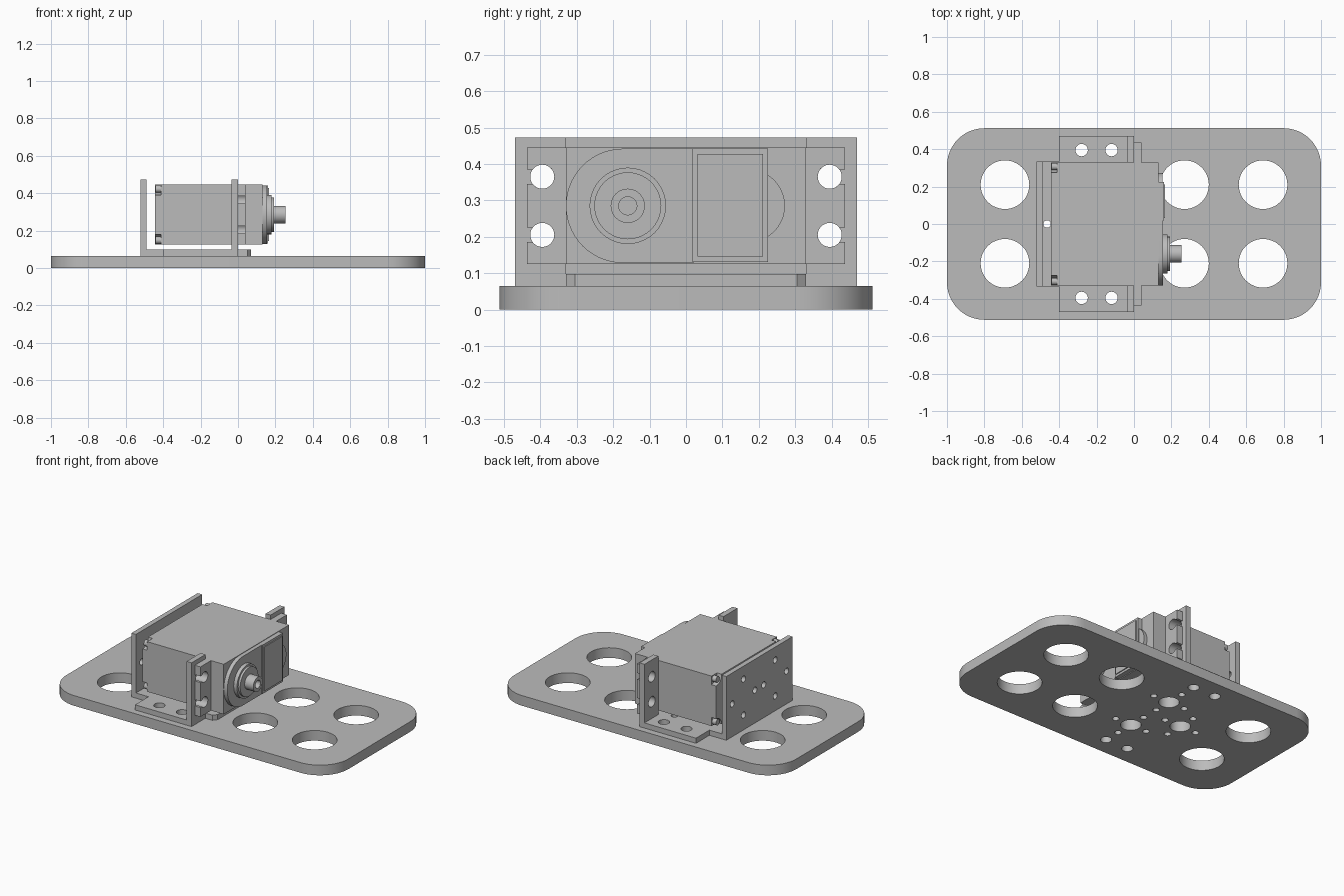
import bpy, bmesh
from math import sin, cos, pi, asin
from mathutils import Matrix

cube = bpy.data.objects.get("Cube")
if cube:
    bpy.data.objects.remove(cube, do_unlink=True)

grey = bpy.data.materials.new("plain_grey")
grey.use_nodes = True
COLOUR = (0.5, 0.5, 0.5, 1)
grey.diffuse_color = COLOUR
grey.node_tree.nodes["Principled BSDF"].inputs["Base Color"].default_value = COLOUR

FLAT = Matrix.Identity(4)
# Profile drawn in (y, z), extruded along x
UPRIGHT = Matrix(((0, 0, 1, 0), (1, 0, 0, 0), (0, 1, 0, 0), (0, 0, 0, 1)))


def arc(cx, cy, r, start, end, steps=12):
    angles = [start + (end - start) * i / steps for i in range(steps + 1)]
    return [(cx + r * cos(a), cy + r * sin(a)) for a in angles]


def circle(cx, cy, r, steps=40):
    return arc(cx, cy, r, 0, 2 * pi, steps)[:-1]


def rect(x0, y0, x1, y1):
    return [(x0, y0), (x1, y0), (x1, y1), (x0, y1)]


def ring_holes(cx, cy, spread=0.115, r=0.02):
    return [circle(cx + spread * cos(i * pi / 2), cy + spread * sin(i * pi / 2), r, 20)
            for i in range(4)]


def panel(name, outline, low, high, holes=(), frame=FLAT):
    """Extrude a flat profile with holes between two levels."""
    curve = bpy.data.curves.new(name, "CURVE")
    curve.dimensions = "2D"
    curve.fill_mode = "BOTH"
    curve.extrude = (high - low) / 2
    for loop in [outline, *holes]:
        spline = curve.splines.new("POLY")
        spline.points.add(len(loop) - 1)
        for point, (a, b) in zip(spline.points, loop):
            point.co = (a, b, 0, 1)
        spline.use_cyclic_u = True
    source = bpy.data.objects.new(name + "_profile", curve)
    bpy.context.collection.objects.link(source)
    graph = bpy.context.evaluated_depsgraph_get()
    mesh = bpy.data.meshes.new_from_object(source.evaluated_get(graph))
    bpy.data.objects.remove(source, do_unlink=True)
    bm = bmesh.new()
    bm.from_mesh(mesh)
    bmesh.ops.remove_doubles(bm, verts=bm.verts, dist=1e-5)
    bmesh.ops.transform(bm, matrix=frame @ Matrix.Translation((0, 0, (low + high) / 2)),
                        verts=bm.verts)
    bmesh.ops.recalc_face_normals(bm, faces=bm.faces)
    bm.to_mesh(mesh)
    bm.free()
    mesh.materials.clear()
    mesh.materials.append(grey)
    obj = bpy.data.objects.new(name, mesh)
    bpy.context.collection.objects.link(obj)
    bpy.ops.object.select_all(action="DESELECT")
    obj.select_set(True)
    bpy.context.view_layer.objects.active = obj
    bpy.ops.object.shade_smooth_by_angle(angle=0.6)
    return obj


def mirrored(half):
    return half + [(x, -y) for x, y in reversed(half)]


# Holes shared by the plate and the bracket floor
hub_holes = []
for x, y in ((-0.12, 0.172), (-0.12, -0.172), (-0.35, 0)):
    hub_holes += [circle(x, y, 0.06)] + ring_holes(x, y)
hub_holes += [circle(x, y, 0.033) for x in (-0.28, -0.12) for y in (-0.395, 0.395)]

# Mounting plate
plate = []
for i, (sx, sy) in enumerate(((1, 1), (-1, 1), (-1, -1), (1, -1))):
    plate += arc(sx * 0.8, sy * 0.312, 0.2, i * pi / 2, (i + 1) * pi / 2)
big_holes = [circle(x, y, 0.13, 48) for x in (-0.69, 0.27, 0.69) for y in (-0.21, 0.21)]
panel("mounting_plate", plate, 0, 0.065, big_holes + hub_holes)

# Bracket floor and back wall
floor = mirrored([(-0.52, 0.335), (-0.4, 0.335), (-0.4, 0.47), (0, 0.47),
                  (0, 0.33), (0.05, 0.33), (0.07, 0.305)])
panel("bracket_floor", floor, 0.065, 0.098, hub_holes)
panel("bracket_back", rect(-0.335, 0.098, 0.335, 0.473), -0.52, -0.488,
      ring_holes(0.16, 0.275) + ring_holes(-0.16, 0.275), UPRIGHT)

# Bracket uprights and the slotted servo ears fixed to them
half_slot, hole_r = 0.02, 0.033
open_angle = asin(half_slot / hole_r)
for side, s in (("left", 1), ("right", -1)):
    screw_holes = [circle(s * 0.395, z, hole_r) for z in (0.205, 0.365)]
    panel("bracket_upright_" + side, rect(s * 0.33, 0.098, s * 0.47, 0.473),
          -0.035, 0, screw_holes, UPRIGHT)
    ear = [(0.32, 0.125), (0.437, 0.125)]
    for z in (0.205, 0.365):
        ear += [(0.437, z - half_slot)]
        ear += arc(0.395, z, hole_r, -open_angle, open_angle - 2 * pi, 28)
        ear += [(0.437, z + half_slot)]
    ear += [(0.437, 0.445), (0.32, 0.445)]
    panel("servo_ear_" + side, [(s * y, z) for y, z in ear], 0, 0.04, (), UPRIGHT)

# Servo case, with scooped corners and screws at the rear
MID = 0.285
panel("servo_case", rect(-0.33, 0.125, 0.33, 0.445), -0.412, 0.13, (), UPRIGHT)
scooped = []
for i, (sy, sz) in enumerate(((1, 1), (-1, 1), (-1, -1), (1, -1))):
    start = (i + 3) * pi / 2
    scooped += arc(sy * 0.33, MID + sz * 0.16, 0.055, start, start - pi / 2, 8)
    panel("case_screw_%d" % (i + 1), circle(sy * 0.307, MID + sz * 0.137, 0.019, 20),
          -0.44, -0.41, (), UPRIGHT)
panel("servo_case_rear", scooped, -0.445, -0.412, (), UPRIGHT)

# Front gear cover: rounded end, raised box and side boss
cover = [(0.02, MID - 0.157), (0.02, MID + 0.157)]
cover += arc(-0.173, MID, 0.157, pi / 2, 3 * pi / 2, 28)
panel("gear_cover", cover, 0.13, 0.155, (), UPRIGHT)
panel("gear_box", rect(0.018, 0.13, 0.225, 0.442), 0.13, 0.16, (), UPRIGHT)
panel("gear_box_lid", rect(0.032, 0.145, 0.211, 0.427), 0.16, 0.166, (), UPRIGHT)
panel("side_boss", circle(0.172, MID, 0.1), 0.13, 0.152, (), UPRIGHT)

# Output collars and hollow shaft
for name, r, end in (("collar_outer", 0.105, 0.178), ("collar_inner", 0.092, 0.192)):
    panel(name, circle(-0.16, MID, r), 0.15, end, (), UPRIGHT)
panel("output_shaft", circle(-0.16, MID, 0.047), 0.19, 0.253,
      [circle(-0.16, MID, 0.025, 24)], UPRIGHT)
